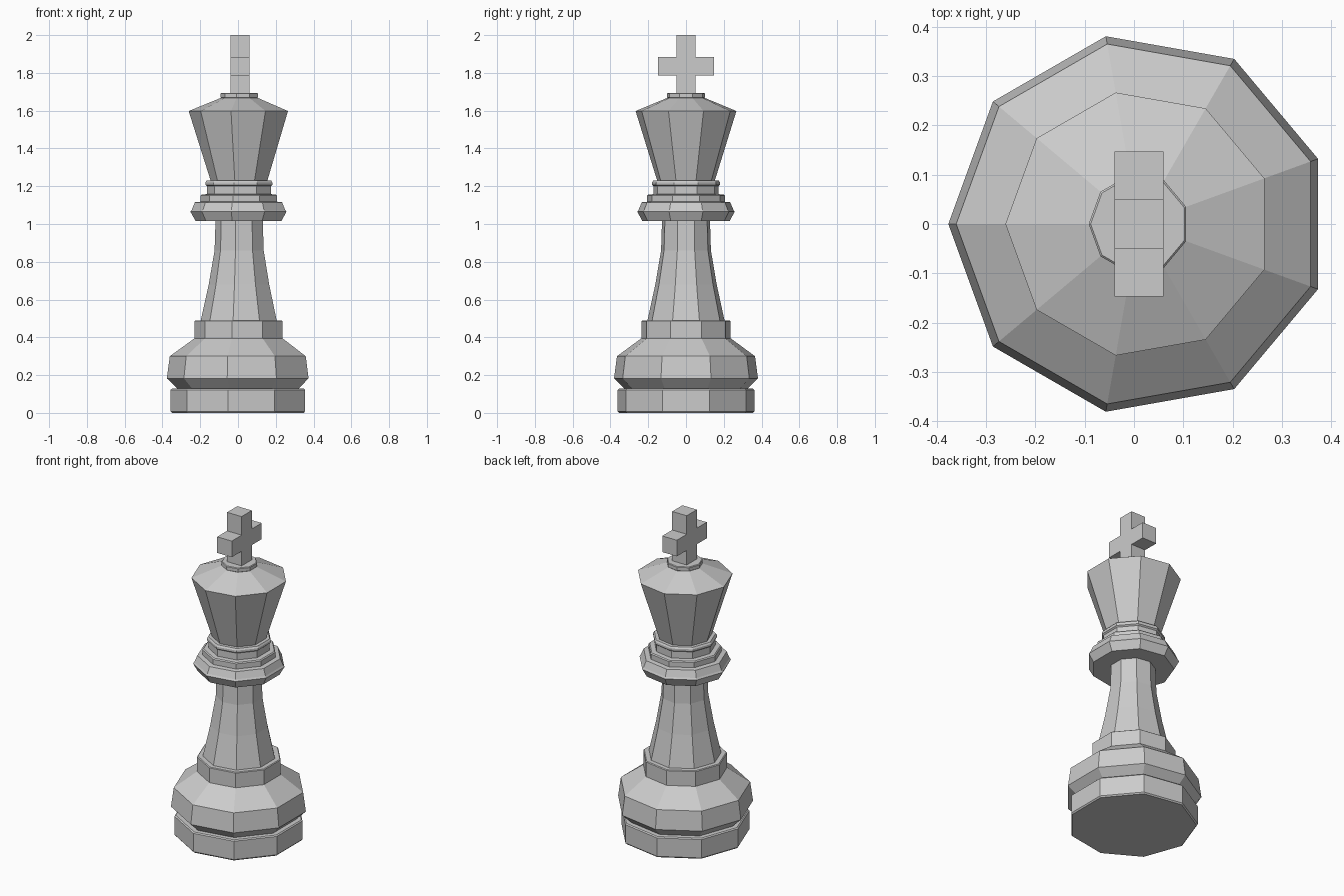
import bpy
from math import cos, sin, pi

if "Cube" in bpy.data.objects:
    bpy.data.objects.remove(bpy.data.objects["Cube"])

SIDES = 9
CX = 0.01  # turning axis; the nine-sided outline is centred by its bounds


def make_object(name, verts, faces):
    mesh = bpy.data.meshes.new(name)
    mesh.from_pydata(verts, [], faces)
    obj = bpy.data.objects.new(name, mesh)
    bpy.context.collection.objects.link(obj)
    return obj


def lathe(name, profile, cap_bottom=False, cap_top=False):
    """Turn a (radius, height) profile, listed bottom to top, into nine flat sides."""
    verts = [(CX + r * cos(pi + 2 * pi * i / SIDES), r * sin(pi + 2 * pi * i / SIDES), z)
             for r, z in profile for i in range(SIDES)]
    faces = []
    for k in range(len(profile) - 1):
        a, b = k * SIDES, (k + 1) * SIDES
        for i in range(SIDES):
            j = (i + 1) % SIDES
            faces.append((a + i, a + j, b + j, b + i))
    if cap_bottom:
        faces.append(tuple(reversed(range(SIDES))))
    if cap_top:
        faces.append(tuple(range(len(verts) - SIDES, len(verts))))
    return make_object(name, verts, faces)


# Foot: plinth, groove, belly and upper step
lathe("base", [(0.36, 0), (0.367, 0.008), (0.367, 0.122), (0.36, 0.128), (0.33, 0.128),
               (0.387, 0.183), (0.371, 0.30), (0.24, 0.395), (0.24, 0.486),
               (0.235, 0.49), (0.207, 0.49)], cap_bottom=True)

# Flared stem
lathe("stem", [(0.207, 0.49), (0.165, 0.68), (0.134, 0.86), (0.129, 1.015)])

# Stacked neck rings
lathe("neck_rings", [(0.129, 1.015), (0.234, 1.015), (0.262, 1.065), (0.255, 1.075),
                     (0.238, 1.115), (0.209, 1.118), (0.209, 1.15), (0.203, 1.156),
                     (0.174, 1.158), (0.174, 1.2), (0.183, 1.207), (0.183, 1.22),
                     (0.176, 1.23), (0.155, 1.23)])

# Flaring head with a small collar on top
lathe("head", [(0.155, 1.23), (0.271, 1.598), (0.1, 1.668), (0.102, 1.67),
               (0.102, 1.69), (0.098, 1.694)], cap_top=True)

# Cross: half outline mirrored, then extruded along x
half = [(0.05, 1.69), (0.05, 1.785), (0.147, 1.785), (0.147, 1.885), (0.05, 1.885), (0.05, 2.0)]
outline = half + [(-y, z) for y, z in reversed(half)]
n = len(outline)
cross_verts = [(CX + dx, y, z) for dx in (-0.05, 0.05) for y, z in outline]
cross_faces = [(i, n + i, n + (i + 1) % n, (i + 1) % n) for i in range(n)]
# Front and back plates split into arm and post quads
for p in ((0, 1, 10, 11), (1, 4, 7, 10), (1, 2, 3, 4), (10, 7, 8, 9), (4, 5, 6, 7)):
    cross_faces.append(tuple(n + i for i in p))
    cross_faces.append(tuple(reversed(p)))
cross = make_object("top_cross", cross_verts, cross_faces)

# Consistent outward normals on the cross
import bmesh
bm = bmesh.new()
bm.from_mesh(cross.data)
bmesh.ops.recalc_face_normals(bm, faces=bm.faces)
bm.to_mesh(cross.data)
bm.free()
